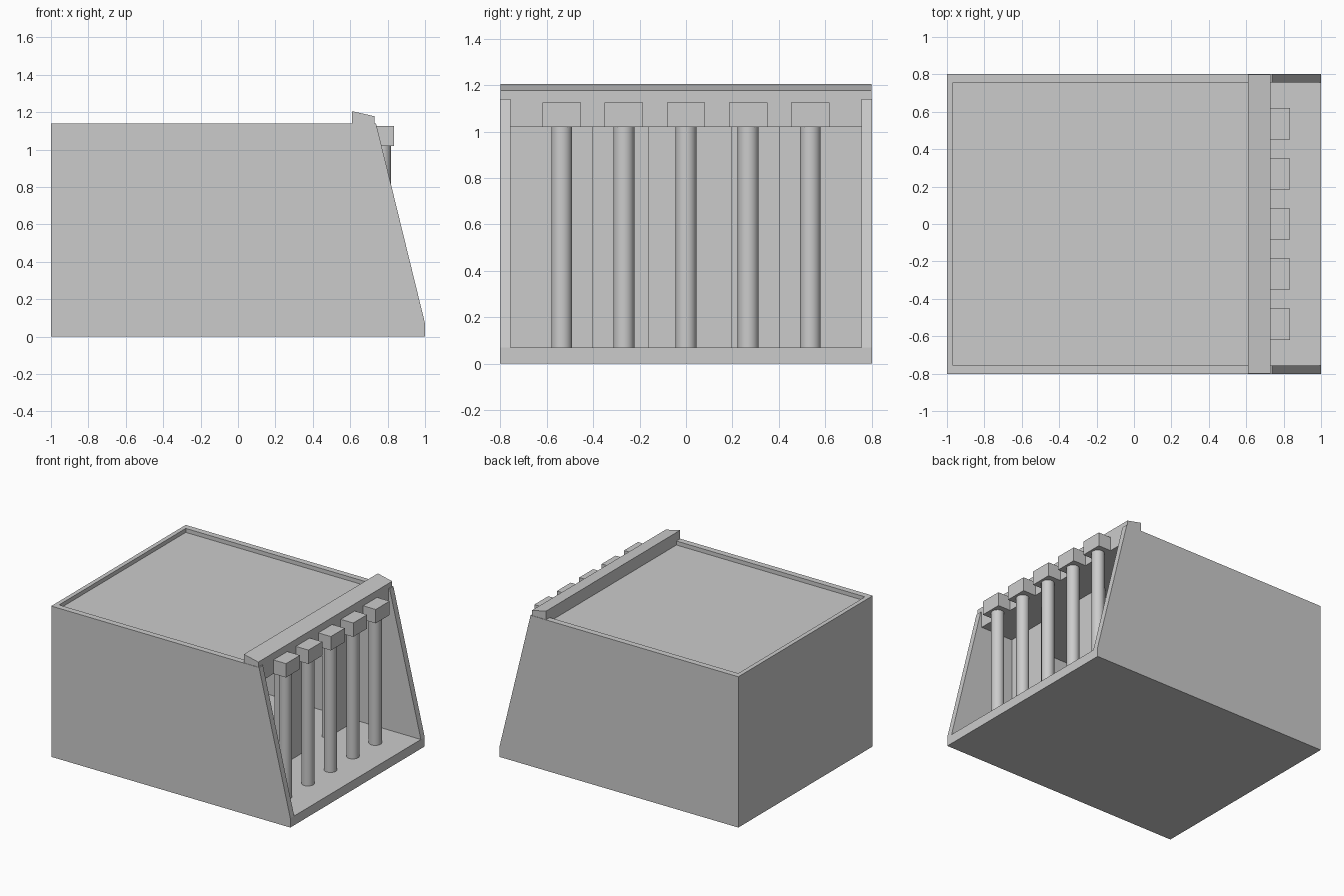
import bpy, bmesh

if "Cube" in bpy.data.objects:
    bpy.data.objects.remove(bpy.data.objects["Cube"])


def box(name, x0, x1, y0, y1, z0, z1):
    return prism(name, [(x0, z0), (x1, z0), (x1, z1), (x0, z1)], y0, y1)


def prism(name, profile, y0, y1):
    """Extrude an x-z profile along y."""
    bm = bmesh.new()
    face = bm.faces.new([bm.verts.new((x, y0, z)) for x, z in profile])
    ext = bmesh.ops.extrude_face_region(bm, geom=[face])
    verts = [g for g in ext["geom"] if isinstance(g, bmesh.types.BMVert)]
    bmesh.ops.translate(bm, verts=verts, vec=(0, y1 - y0, 0))
    bmesh.ops.recalc_face_normals(bm, faces=bm.faces)
    mesh = bpy.data.meshes.new(name)
    bm.to_mesh(mesh)
    bm.free()
    obj = bpy.data.objects.new(name, mesh)
    bpy.context.collection.objects.link(obj)
    return obj


FLOOR, CEIL, ROOF, RIM = 0.07, 1.02, 1.11, 1.14
INNER, OUTER = 0.757, 0.803

# Base slab, rear wall and sunken roof
box("base_slab", -1, 1, -INNER, INNER, 0, FLOOR)
box("rear_wall", -1, -0.967, -INNER, INNER, FLOOR, RIM)
box("roof_slab", -0.967, 0.73, -INNER, INNER, CEIL, ROOF)

# Side walls with the sloping front edge
side = [(-1, 0), (1, 0), (1, FLOOR), (0.738, RIM), (-1, RIM)]
prism("side_wall_front", side, -OUTER, -INNER)
prism("side_wall_rear", side, INNER, OUTER)

# Cornice beam with slanted top
prism("cornice_beam", [(0.61, ROOF), (0.73, ROOF), (0.73, 1.178), (0.61, 1.205)],
      -0.8, 0.8)

# Inner wall segments, leaving two tall doorways
for i, (a, b) in enumerate([(-INNER, -0.40), (-0.163, 0.198), (0.404, INNER)]):
    box(f"inner_wall_{i + 1}", 0.42, 0.46, a, b, FLOOR, CEIL)

# Colonnade: round shafts with square capitals
for i in range(5):
    y = (i - 2) * 0.268
    bpy.ops.mesh.primitive_cylinder_add(vertices=32, radius=0.045, depth=CEIL - FLOOR,
                                        location=(0.773, y, (CEIL + FLOOR) / 2))
    shaft = bpy.context.object
    shaft.name = f"column_shaft_{i + 1}"
    bpy.ops.object.shade_smooth_by_angle()
    box(f"column_capital_{i + 1}", 0.70, 0.835, y - 0.083, y + 0.083, CEIL, 1.125)
